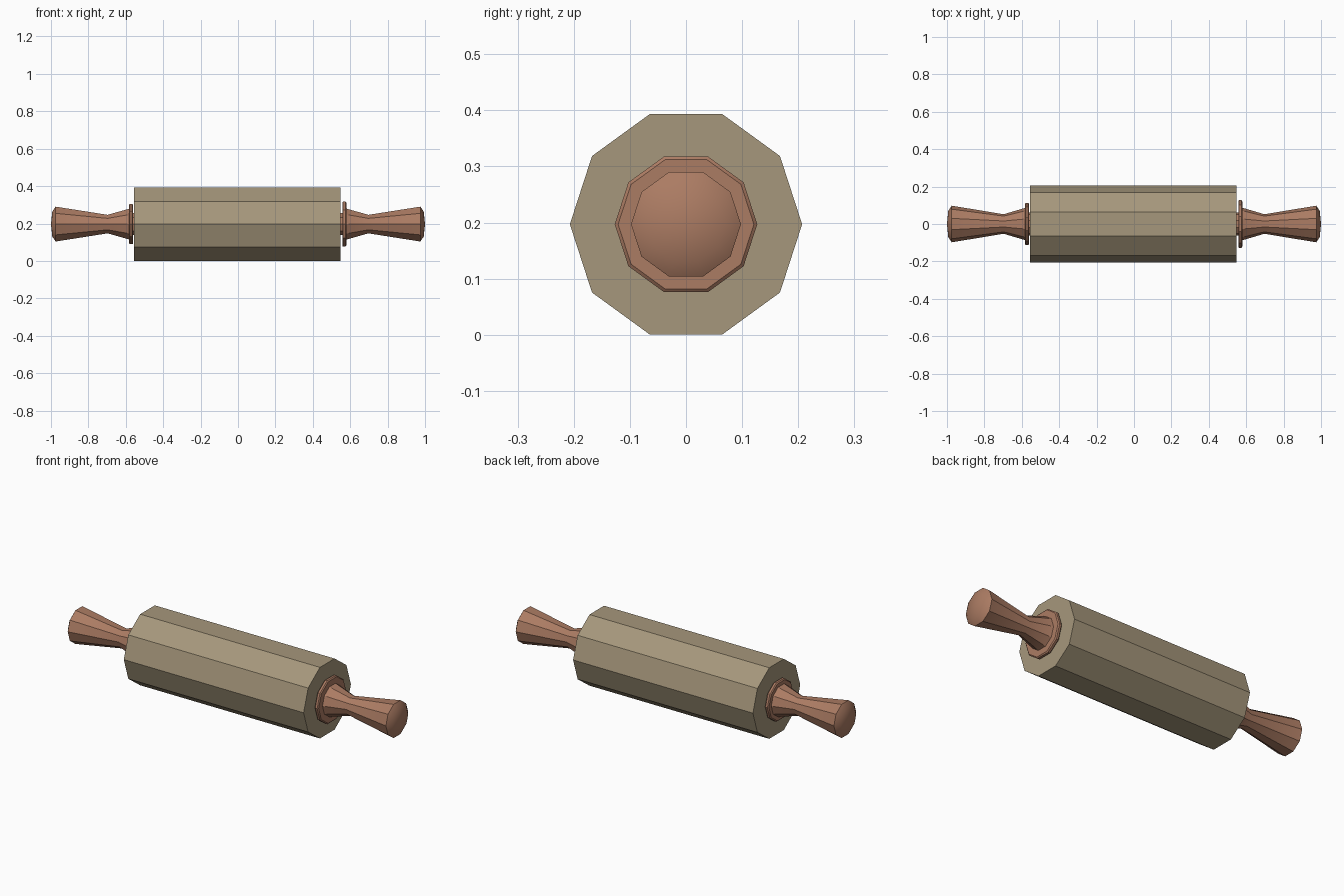
import bpy, bmesh, math

cube = bpy.data.objects.get("Cube")
if cube:
    bpy.data.objects.remove(cube, do_unlink=True)

SIDES = 10
AXIS_Z = 0.197


def material(name, rgb):
    mat = bpy.data.materials.new(name)
    mat.use_nodes = True
    mat.diffuse_color = (*rgb, 1)
    bsdf = next(n for n in mat.node_tree.nodes if n.type == 'BSDF_PRINCIPLED')
    bsdf.inputs["Base Color"].default_value = (*rgb, 1)
    bsdf.inputs["Roughness"].default_value = 0.8
    return mat


def lathe(name, profile, mat):
    """Turn (x, radius) points round the long axis; radius 0 makes a tip."""
    bm = bmesh.new()
    rings = []
    for x, r in profile:
        if r == 0:
            rings.append([bm.verts.new((x, 0, 0))] * SIDES)
        else:
            angles = [2 * math.pi * i / SIDES for i in range(SIDES)]
            rings.append([bm.verts.new((x, r * math.cos(a), r * math.sin(a))) for a in angles])
    for a, b in zip(rings, rings[1:]):
        for i in range(SIDES):
            j = (i + 1) % SIDES
            corners = list(dict.fromkeys((a[i], a[j], b[j], b[i])))
            bm.faces.new(corners)
    # Close open ends
    for ring in (rings[0], rings[-1]):
        if ring[0] is not ring[1]:
            bm.faces.new(ring)
    bmesh.ops.recalc_face_normals(bm, faces=bm.faces)
    mesh = bpy.data.meshes.new(name)
    bm.to_mesh(mesh)
    bm.free()
    mesh.materials.append(mat)
    obj = bpy.data.objects.new(name, mesh)
    obj.location.z = AXIS_Z
    bpy.context.collection.objects.link(obj)
    bpy.ops.object.select_all(action='DESELECT')
    obj.select_set(True)
    bpy.context.view_layer.objects.active = obj
    bpy.ops.object.shade_smooth_by_angle(angle=math.radians(30))
    return obj


pale_wood = material("pale wood", (0.38, 0.31, 0.2))
red_wood = material("reddish wood", (0.41, 0.2, 0.125))

# Ten-sided roller
lathe("roller", [(-0.555, 0.207), (0.547, 0.207)], pale_wood)

# Waisted grips with slightly domed ends, and collars beside the roller
for side, s, collar_x, collar_r in (("left", 1, 0.558, 0.127), ("right", -1, 0.562, 0.113)):
    grip = [(0.57, 0.09), (0.697, 0.052), (0.975, 0.098), (0.993, 0.07), (1.0, 0)]
    lathe(side + "_grip", [(s * x, r) for x, r in grip], red_wood)
    collar = [(0, collar_r - 0.003), (0.004, collar_r), (0.016, collar_r), (0.021, collar_r - 0.006)]
    lathe(side + "_collar", [(s * (collar_x + x), r) for x, r in collar], red_wood)
    # Short axle joining collar to roller
    lathe(side + "_axle", [(s * 0.53, 0.062), (s * 0.57, 0.062)], red_wood)
